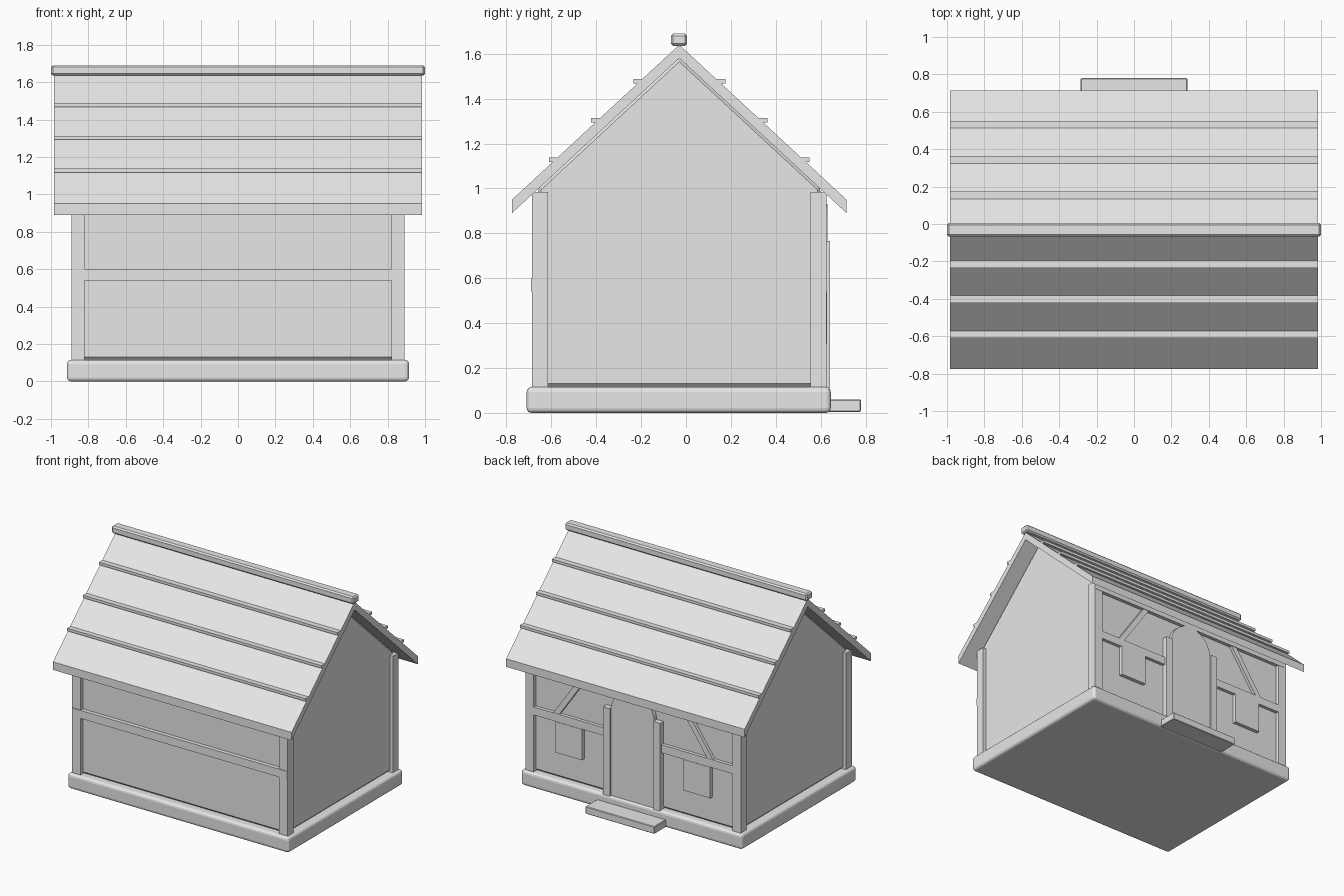
import bpy, bmesh, math
from mathutils import Vector

if "Cube" in bpy.data.objects:
    bpy.data.objects.remove(bpy.data.objects["Cube"], do_unlink=True)

grey = bpy.data.materials.new("light_grey")
grey.use_nodes = True
colour = (0.8, 0.8, 0.8, 1)
grey.diffuse_color = colour
grey.node_tree.nodes["Principled BSDF"].inputs["Base Color"].default_value = colour

CY = -0.03          # centre line of the house
SLOPE = 0.926       # roof rise per unit of run


def finish(name, bm, bevel=0, segments=1):
    bmesh.ops.recalc_face_normals(bm, faces=bm.faces[:])
    mesh = bpy.data.meshes.new(name)
    bm.to_mesh(mesh)
    bm.free()
    obj = bpy.data.objects.new(name, mesh)
    bpy.context.collection.objects.link(obj)
    mesh.materials.append(grey)
    if bevel:
        mod = obj.modifiers.new("Bevel", "BEVEL")
        mod.width, mod.segments = bevel, segments
    return obj


def box(name, x, y, z, bevel=0, segments=1):
    """Box from (low, high) pairs."""
    bm = bmesh.new()
    bmesh.ops.create_cube(bm, size=1)
    for v in bm.verts:
        v.co = [(a + b) / 2 + c * (b - a) for (a, b), c in zip((x, y, z), v.co)]
    return finish(name, bm, bevel, segments)


def prism(name, points, direction, bevel=0):
    """Closed outline swept along a direction."""
    bm = bmesh.new()
    face = bm.faces.new([bm.verts.new(p) for p in points])
    ext = bmesh.ops.extrude_face_region(bm, geom=[face])
    moved = [g for g in ext["geom"] if isinstance(g, bmesh.types.BMVert)]
    bmesh.ops.translate(bm, verts=moved, vec=Vector(direction))
    return finish(name, bm, bevel)


def span(side, a, b):
    return tuple(sorted((side * a, side * b)))


# Base slab and door step
box("base", (-0.915, 0.915), (-0.71, 0.645), (0, 0.115), 0.022, 3)
box("door_step", (-0.285, 0.285), (0.62, 0.78), (0.005, 0.06), 0.004)

# Gabled wall body with softened edges
hw, apex = 0.63, 1.585
profile = [(-hw, 0.115), (hw, 0.115), (hw, apex - hw * SLOPE), (0, apex),
           (-hw, apex - hw * SLOPE)]
prism("walls", [(-0.865, CY + y, z) for y, z in profile], (1.73, 0, 0), 0.015)

# Roof shell with vertical eaves
run, top, under = 0.745, 1.64, 1.58
shell = [(-run, under - run * SLOPE), (0, under), (run, under - run * SLOPE),
         (run, top - run * SLOPE), (0, top), (-run, top - run * SLOPE)]
prism("roof", [(-0.985, CY + y, z) for y, z in shell], (1.97, 0, 0))
box("ridge_cap", (-1, 1), (-0.067, 0.005), (1.635, 1.69), 0.01)

for side, label in ((-1, "front"), (1, "back")):
    # Roof battens
    for i in range(3):
        y, z = 0.58 - 0.1875 * i, 1.118 + 0.175 * i
        a, b = span(side, y - 0.06, y)
        box(f"{label}_batten_{i + 1}", (-0.985, 0.985), (CY + a, CY + b), (z, z + 0.02))
    # Corner posts and top beam
    a, b = span(side, 0.585, 0.655)
    for sx, hand in ((-1, "right"), (1, "left")):
        box(f"{label}_{hand}_post", span(sx, 0.82, 0.89), (CY + a, CY + b), (0.11, 0.985))
    a, b = span(side, 0.6, 0.657)
    box(f"{label}_top_beam", (-0.885, 0.885), (CY + a, CY + b), (0.925, 0.975))

# Middle rail of the front wall
box("front_rail", (-0.888, 0.888), (-0.69, -0.64), (0.54, 0.6))

# Arched door
arch = [(-0.18, 0.11), (0.18, 0.11)]
arch += [(0.18 * math.cos(t * math.pi / 12), 0.75 + 0.18 * math.sin(t * math.pi / 12))
         for t in range(13)]
prism("door", [(x, 0.58, z) for x, z in arch], (0, 0.05, 0))

# Door jambs, rails, windows and braces on both sides of the door
for sx, hand in ((-1, "right"), (1, "left")):
    box(f"{hand}_door_jamb", span(sx, 0.18, 0.235), (0.58, 0.642), (0.11, 0.765))
    box(f"back_{hand}_rail", span(sx, 0.2, 0.888), (0.58, 0.625), (0.54, 0.6))
    box(f"{hand}_window", span(sx, 0.42, 0.64), (0.58, 0.628), (0.31, 0.54))
    low, high = Vector((sx * 0.645, 0.58, 0.585)), Vector((sx * 0.4, 0.58, 0.94))
    d = (high - low).normalized()
    off = Vector((-d.z, 0, d.x)) * 0.02
    prism(f"{hand}_brace", [low - off, low + off, high + off, high - off], (0, 0.043, 0))
